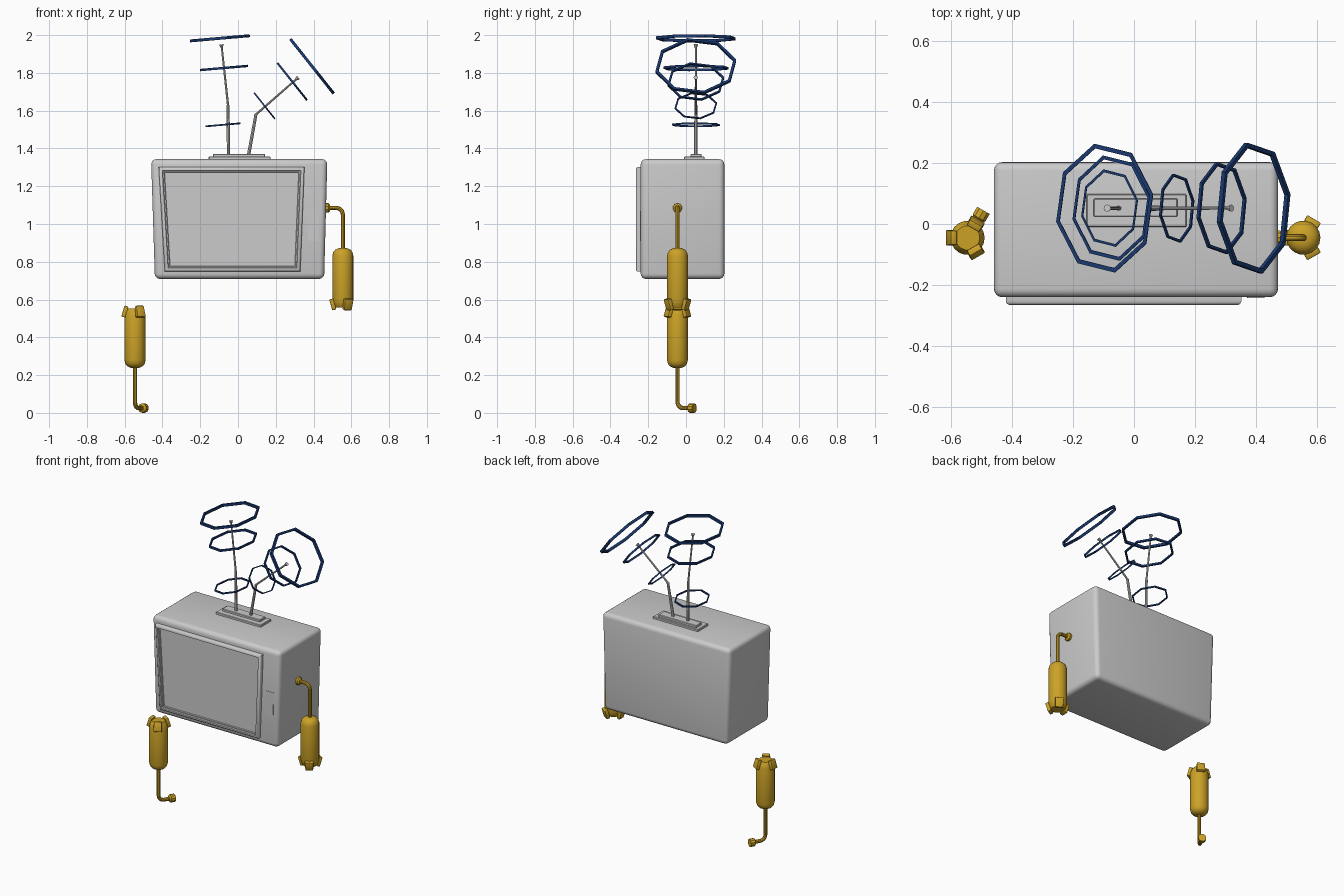
import bpy, bmesh
from math import radians, pi, cos, sin
from mathutils import Matrix, Vector

if "Cube" in bpy.data.objects:
    bpy.data.objects.remove(bpy.data.objects["Cube"])


def material(name, rgb):
    m = bpy.data.materials.new(name)
    m.diffuse_color = (*rgb, 1)
    m.use_nodes = True
    m.node_tree.nodes["Principled BSDF"].inputs["Base Color"].default_value = m.diffuse_color
    return m


GOLD = material("gold", (0.60, 0.36, 0.02))
BLUE = material("dark_blue", (0.01, 0.04, 0.16))


def finish(bm, name, mat=None, smooth=True, matrix=None):
    bmesh.ops.recalc_face_normals(bm, faces=bm.faces)
    me = bpy.data.meshes.new(name)
    bm.to_mesh(me)
    bm.free()
    ob = bpy.data.objects.new(name, me)
    bpy.context.collection.objects.link(ob)
    if mat:
        me.materials.append(mat)
    if matrix:
        ob.matrix_world = matrix
    if smooth:
        bpy.ops.object.select_all(action='DESELECT')
        ob.select_set(True)
        bpy.context.view_layer.objects.active = ob
        bpy.ops.object.shade_smooth_by_angle(angle=radians(35))
    return ob


def tapered_box(top, bottom, y, z):
    """Box whose x range differs between top and bottom."""
    bm = bmesh.new()
    v = [[[bm.verts.new((x, yy, zz)) for yy in y] for x in xs]
         for zz, xs in zip(z, (bottom, top))]
    (a, b), (c, d) = v
    for f in ((a[0], b[0], d[0], c[0]), (a[1], b[1], d[1], c[1]),
              (a[0], a[1], c[1], c[0]), (b[0], b[1], d[1], d[0]),
              (a[0], a[1], b[1], b[0]), (c[0], c[1], d[1], d[0])):
        bm.faces.new(f)
    bmesh.ops.recalc_face_normals(bm, faces=bm.faces)
    return bm


def bevel(bm, edges, width, segments):
    bmesh.ops.bevel(bm, geom=list(edges), offset=width, segments=segments,
                    affect='EDGES', profile=0.5)


def rod(bm, a, b, r1, r2, sides=8):
    a, b = Vector(a), Vector(b)
    d = b - a
    mat = Matrix.Translation((a + b) / 2) @ d.to_track_quat('Z', 'Y').to_matrix().to_4x4()
    bmesh.ops.create_cone(bm, cap_ends=True, segments=sides, radius1=r1,
                          radius2=r2, depth=d.length, matrix=mat)


# Cabinet
bm = tapered_box((-0.46, 0.473), (-0.44, 0.456), (-0.24, 0.203), (0.709, 1.343))
bevel(bm, bm.edges, 0.028, 4)
finish(bm, "cabinet")

# Screen: raised frame with a stepped recess
bm = tapered_box((-0.42, 0.352), (-0.388, 0.33), (-0.22, -0.266), (0.748, 1.302))
front = min(bm.faces, key=lambda f: f.calc_center_median().y)
bevel(bm, front.edges, 0.014, 3)
front = min(bm.faces, key=lambda f: f.calc_center_median().y)
for width, depth in ((0.006, 0), (0.004, -0.008), (0.009, 0), (0.004, -0.006)):
    bmesh.ops.inset_region(bm, faces=[front], thickness=width, depth=depth)
finish(bm, "screen")

# Control panel, almost flush with the cabinet front
bm = tapered_box((0.372, 0.428), (0.37, 0.424), (-0.2425, -0.23), (0.91, 1.07))
finish(bm, "control_panel", smooth=False)

# Antenna base plates
for name, x, y, z in (("antenna_base", (-0.155, 0.172), (-0.01, 0.098), (1.33, 1.357)),
                      ("antenna_base_step", (-0.133, 0.143), (0.024, 0.083), (1.35, 1.371))):
    bm = tapered_box(x, x, y, z)
    bevel(bm, bm.edges, 0.003, 1)
    finish(bm, name, smooth=False)

# Antennas: thick lower tube, thin upper tube, pointed tip
AY = 0.052
for name, pts in (("left_antenna", ((-0.05, 1.36), (-0.053, 1.63), (-0.087, 1.945))),
                  ("right_antenna", ((0.055, 1.36), (0.095, 1.58), (0.315, 1.772)))):
    p = [Vector((x, AY, z)) for x, z in pts]
    d = (p[2] - p[1]).normalized()
    bm = bmesh.new()
    rod(bm, p[0], p[1], 0.009, 0.008)
    rod(bm, p[1] - d * 0.01, p[2], 0.006, 0.005)
    rod(bm, p[2] - d * 0.014, p[2] + d * 0.006, 0.005, 0.012)
    finish(bm, name)

# Signal rings: eight-sided, squashed, growing away from the set
RINGS = (("left", 5, (-0.08, 1.525, 0.092, 0.125), (-0.074, 1.826, 0.126, 0.17),
          (-0.096, 1.983, 0.157, 0.208)),
         ("right", -51.5, (0.14, 1.626, 0.087, 0.111), (0.287, 1.754, 0.124, 0.148),
          (0.392, 1.835, 0.182, 0.211)))
for side, tilt, *rings in RINGS:
    for i, (x, z, ru, rv) in enumerate(rings):
        bm = bmesh.new()
        t, n = 0.037, 8
        loops = []
        for k in range(n):
            a = 2 * pi * k / n + radians(12)
            loops.append([bm.verts.new((cos(a) * r, sin(a) * r, h)) for r, h in
                          ((1 + t, t * rv), (1 + t, -t * rv), (1 - t, -t * rv), (1 - t, t * rv))])
        for k in range(n):
            p, q = loops[k], loops[(k + 1) % n]
            for j in range(4):
                bm.faces.new((p[j], q[j], q[(j + 1) % 4], p[(j + 1) % 4]))
        bm.transform(Matrix.Translation((x, AY, z)) @ Matrix.Rotation(-radians(tilt), 4, 'Y')
                     @ Matrix.Diagonal((ru, rv, 1, 1)))
        finish(bm, f"{side}_signal_ring_{i + 1}", BLUE, smooth=False)


def sweep(bm, pts, r, sides=10):
    """Tube along a path lying in the local xz plane."""
    pts = [Vector(p) for p in pts]
    prev = None
    for i, p in enumerate(pts):
        d = (pts[min(i + 1, len(pts) - 1)] - pts[max(i - 1, 0)]).normalized()
        side, up = Vector((0, 1, 0)), d.cross(Vector((0, 1, 0)))
        ring = [bm.verts.new(p + r * (side * cos(2 * pi * k / sides) + up * sin(2 * pi * k / sides)))
                for k in range(sides)]
        if prev:
            for k in range(sides):
                m = (k + 1) % sides
                bm.faces.new((prev[k], prev[m], ring[m], ring[k]))
        else:
            bm.faces.new(ring)
        prev = ring
    bm.faces.new(prev)


def arm(side, matrix):
    ax, r = 0.087, 0.035
    # Plug and bent rod
    bm = bmesh.new()
    rod(bm, (-0.017, 0, 0), (0.012, 0, 0), 0.025, 0.025, 10)
    rod(bm, (0.012, 0, 0), (0.02, 0, 0), 0.025, 0.015, 10)
    bend = [(ax - r + r * sin(a), 0, -r + r * cos(a)) for a in (pi / 12 * k for k in range(7))]
    sweep(bm, [(0, 0, 0)] + bend + [(ax, 0, -0.23)], 0.0115)
    finish(bm, f"{side}_arm_rod", GOLD, matrix=matrix)

    # Rounded forearm
    bm = bmesh.new()
    profile = [(0, -0.212), (0.022, -0.213), (0.04, -0.221), (0.051, -0.234), (0.056, -0.254),
               (0.056, -0.49), (0.05, -0.512), (0.04, -0.528), (0, -0.528)]
    vs = [bm.verts.new((x, 0, z)) for x, z in profile]
    es = [bm.edges.new(e) for e in zip(vs, vs[1:])]
    bmesh.ops.spin(bm, geom=vs + es, cent=(0, 0, 0), axis=(0, 0, 1), angle=2 * pi, steps=18)
    bmesh.ops.remove_doubles(bm, verts=bm.verts, dist=1e-4)
    bm.transform(Matrix.Translation((ax, 0, 0)))
    finish(bm, f"{side}_forearm", GOLD, matrix=matrix)

    # Three flared claws
    for k in range(3):
        bm = tapered_box((-0.026, 0.026), (-0.023, 0.023), (-0.011, 0.011), (-0.03, 0.03))
        bevel(bm, bm.edges, 0.004, 2)
        bm.transform(Matrix.Translation((ax, 0, 0)) @ Matrix.Rotation(pi + k * 2 * pi / 3, 4, 'Z')
                     @ Matrix.Translation((0.053, 0, -0.511))
                     @ Matrix.Rotation(radians(16), 4, 'Y')
                     @ Matrix.Rotation(pi / 2, 4, 'Z') @ Matrix.Rotation(0, 4, 'X'))
        # the claw tip leans outward, away from the forearm
        finish(bm, f"{side}_claw_{k + 1}", GOLD, matrix=matrix)


# Right arm hangs down; left arm is the same part turned upside down
arm("right", Matrix.Translation((0.468, -0.045, 1.085)))
arm("left", Matrix.Translation((-0.502, 0.03, 0.0255))
    @ Matrix.Rotation(radians(240), 4, 'Z') @ Matrix.Rotation(pi, 4, 'X'))
